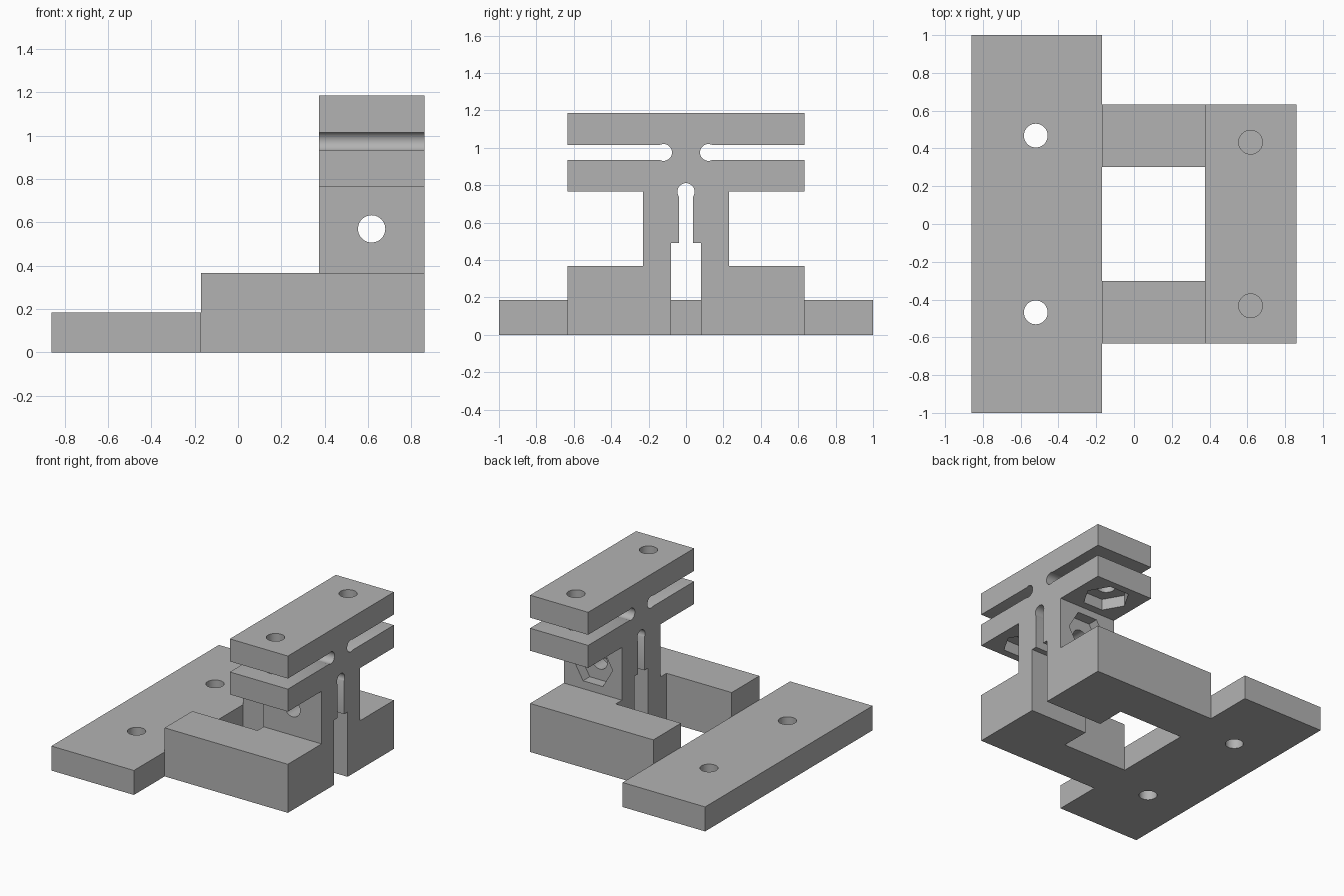
import bpy
import bmesh
from math import sin, cos, radians
from mathutils import Vector

if "Cube" in bpy.data.objects:
    bpy.data.objects.remove(bpy.data.objects["Cube"], do_unlink=True)

# Single plain grey
grey = bpy.data.materials.new("plain_grey")
grey.use_nodes = True
colour = (0.45, 0.45, 0.45, 1)
grey.diffuse_color = colour
grey.node_tree.nodes["Principled BSDF"].inputs["Base Color"].default_value = colour

# Axis of extrusion -> placement of a profile point (a, b) at depth d
PLACE = {
    "x": lambda a, b, d: Vector((d, a, b)),
    "y": lambda a, b, d: Vector((a, d, b)),
    "z": lambda a, b, d: Vector((a, b, d)),
}


def arc(ca, cb, r, start, end, steps):
    angles = [radians(start + (end - start) * i / steps) for i in range(steps + 1)]
    return [(ca + r * cos(t), cb + r * sin(t)) for t in angles]


def rect(a0, a1, b0, b1):
    return [(a0, b0), (a1, b0), (a1, b1), (a0, b1)]


def ring(ca, cb, r, sides):
    return arc(ca, cb, r, 0, 360, sides)[:-1]


def prism(name, profile, axis, lo, hi):
    """Extrude a closed profile along an axis."""
    bm = bmesh.new()
    face = bm.faces.new([bm.verts.new(PLACE[axis](a, b, lo)) for a, b in profile])
    extruded = bmesh.ops.extrude_face_region(bm, geom=[face])["geom"]
    top = [g for g in extruded if isinstance(g, bmesh.types.BMVert)]
    bmesh.ops.translate(bm, verts=top, vec=PLACE[axis](0, 0, hi - lo))
    bmesh.ops.recalc_face_normals(bm, faces=bm.faces)
    mesh = bpy.data.meshes.new(name)
    bm.to_mesh(mesh)
    bm.free()
    mesh.materials.append(grey)
    obj = bpy.data.objects.new(name, mesh)
    bpy.context.collection.objects.link(obj)
    return obj


def combine(target, tool, operation):
    """Apply an exact boolean and discard the tool."""
    mod = target.modifiers.new("combine", "BOOLEAN")
    mod.operation, mod.solver, mod.object = operation, "EXACT", tool
    bpy.context.view_layer.objects.active = target
    bpy.ops.object.modifier_apply(modifier=mod.name)
    bpy.data.objects.remove(tool, do_unlink=True)


# Main dimensions
X_LEFT, X_STEP, X_COLUMN, X_RIGHT = -0.86, -0.17, 0.375, 0.86
ARM_Y, ARM_TOP, HOLE_R, NUT_R = 0.633, 0.367, 0.063, 0.165
HOLE_X, FLANGE_HOLE_Y, BASE_HOLE_Y = 0.617, 0.433, 0.468

# Flexure column: half profile from the keyhole slot out to the top corner
half = arc(0, 0.765, 0.046, 90, -34, 12)
half += [(0.038, 0.49), (0.08, 0.49), (0.08, 0), (ARM_Y, 0), (ARM_Y, ARM_TOP),
         (0.23, ARM_TOP), (0.23, 0.765), (ARM_Y, 0.765), (ARM_Y, 0.935)]
half += arc(0.12, 0.975, 0.045, -63, -297, 24)
half += [(ARM_Y, 1.015), (ARM_Y, 1.185)]
profile = half + [(-a, b) for a, b in reversed(half[1:])]
bracket = prism("flexure_bracket", profile, "x", X_COLUMN, X_RIGHT)

# Side arms joining the column to the base plate
for lo, hi in ((0.303, ARM_Y), (-ARM_Y, -0.303)):
    arm = prism("side_arm", rect(X_STEP, X_COLUMN, lo, hi), "z", 0, ARM_TOP)
    combine(bracket, arm, "UNION")

# Wide base plate
plate = prism("base_plate", rect(X_LEFT, X_STEP, -1, 1), "z", 0, 0.185)
combine(bracket, plate, "UNION")

# Bolt holes in plate and flanges, with hexagonal nut pockets under the flanges
for side in (-1, 1):
    flange_y = side * FLANGE_HOLE_Y
    cutters = [
        prism("base_hole", ring(-0.52, side * BASE_HOLE_Y, HOLE_R, 40), "z", -0.1, 0.3),
        prism("flange_hole", ring(HOLE_X, flange_y, HOLE_R, 40), "z", 0.7, 1.3),
        prism("flange_nut_pocket", ring(HOLE_X, flange_y, NUT_R, 6), "z", 0.7, 0.85),
    ]
    for cutter in cutters:
        combine(bracket, cutter, "DIFFERENCE")

# Clamp bolt hole through the column, with a nut pocket at the back
combine(bracket, prism("clamp_hole", ring(HOLE_X, 0.57, HOLE_R, 40), "y", -0.3, 0.3), "DIFFERENCE")
combine(bracket, prism("clamp_nut_pocket", ring(HOLE_X, 0.57, NUT_R, 6), "y", 0.15, 0.3), "DIFFERENCE")

# Smooth the round holes, keep the corners crisp
bpy.ops.object.select_all(action="DESELECT")
bracket.select_set(True)
bpy.context.view_layer.objects.active = bracket
bpy.ops.object.shade_smooth_by_angle(angle=radians(30))
